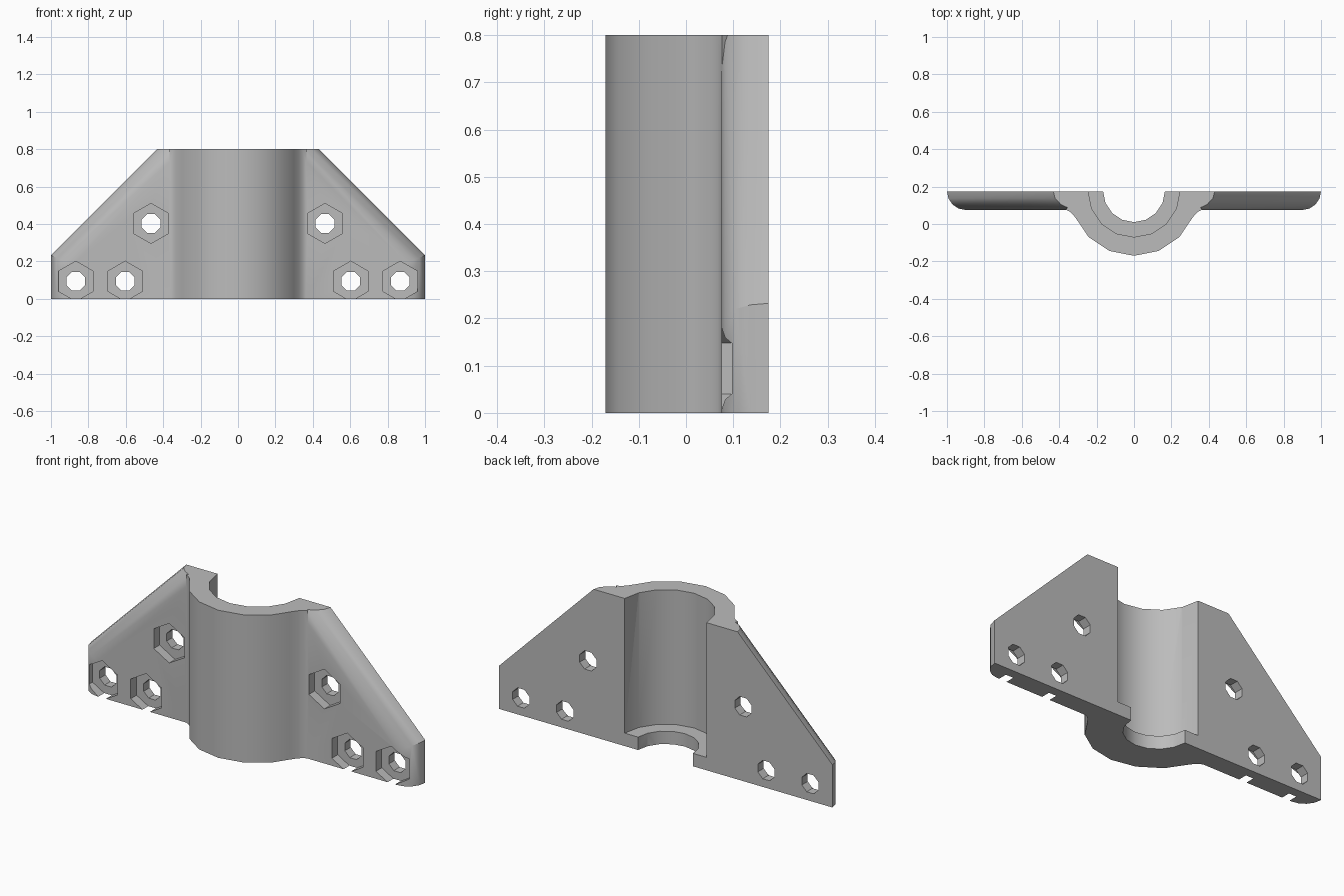
import bpy, bmesh, math
from mathutils import Matrix

cube = bpy.data.objects.get("Cube")
if cube:
    bpy.data.objects.remove(cube, do_unlink=True)

BACK, THICK, HEIGHT = 0.175, 0.1, 0.8

grey = bpy.data.materials.new("plain grey")
grey.use_nodes = True
grey.diffuse_color = (0.5, 0.5, 0.5, 1)
grey.node_tree.nodes["Principled BSDF"].inputs["Base Color"].default_value = (0.5, 0.5, 0.5, 1)


def loft(name, rings):
    """Solid through a stack of matching closed rings."""
    bm = bmesh.new()
    loops = [[bm.verts.new(p) for p in ring] for ring in rings]
    n = len(loops[0])
    for a, b in zip(loops, loops[1:]):
        for i in range(n):
            j = (i + 1) % n
            bm.faces.new((a[i], a[j], b[j], b[i]))
    bm.faces.new(loops[0])
    bm.faces.new(loops[-1])
    bmesh.ops.recalc_face_normals(bm, faces=bm.faces)
    mesh = bpy.data.meshes.new(name)
    bm.to_mesh(mesh)
    bm.free()
    mesh.materials.append(grey)
    ob = bpy.data.objects.new(name, mesh)
    bpy.context.collection.objects.link(ob)
    return ob


def ring(sides, radius, start=0.0):
    step = math.tau / sides
    return [(radius * math.cos(start + i * step), radius * math.sin(start + i * step))
            for i in range(sides)]


def combine(target, tool, operation):
    mod = target.modifiers.new(operation, 'BOOLEAN')
    mod.object, mod.operation, mod.solver = tool, operation, 'EXACT'
    bpy.context.view_layer.objects.active = target
    bpy.ops.object.modifier_apply(modifier=mod.name)
    bpy.data.objects.remove(tool, do_unlink=True)


# Flat plate with sloping shoulders; its side and shoulder edges round to the front
def plate_ring(t):
    d, y = THICK * (1 - math.cos(t)), BACK - THICK * math.sin(t)
    side, slope = 1 - d, 1.232 - math.sqrt(2) * d
    half = [(side, 0), (side, slope - side), (slope - HEIGHT, HEIGHT)]
    outline = half + [(-x, z) for x, z in reversed(half)]
    return [(x, y, z) for x, z in outline]


bracket = loft("clamp_bracket", [plate_ring(math.radians(22.5 * i)) for i in range(5)])

# Half-round sleeve bulging forward, with a small fillet where it meets the plate
arc = [(0.345 * math.sin(a), BACK - 0.345 * math.cos(a))
       for a in (math.radians(22.5 * i) for i in range(3))]
right = arc + [(0.3, 0.015), (0.325, 0.05), (0.345, 0.067), (0.365, 0.0765), (0.33, 0.12)]
profile = right + [(-x, y) for x, y in reversed(right[1:])]
sleeve = loft("sleeve", [[(x, y, z) for x, y in profile] for z in (0, HEIGHT)])
combine(bracket, sleeve, 'UNION')

# Wide bore above a narrower lip at the bottom
for radius, bottom in ((0.245, 0.07), (0.165, -0.1)):
    bore = loft("bore", [[(x, y + BACK, z) for x, y in ring(16, radius)]
                         for z in (bottom, HEIGHT + 0.1)])
    combine(bracket, bore, 'DIFFERENCE')

# Bolt holes with hexagonal nut pockets on the front
for side in (-1, 1):
    for cx, cz in ((0.465, 0.403), (0.603, 0.094), (0.867, 0.094)):
        for shape, y0, y1 in ((ring(6, 0.107, math.pi / 2), 0.0, 0.125),
                              (ring(8, 0.054, math.pi / 8), 0.0, 0.3)):
            cutter = loft("hole", [[(side * cx + x, y, cz + z) for x, z in shape]
                                   for y in (y0, y1)])
            combine(bracket, cutter, 'DIFFERENCE')

# Smooth the curved surfaces, keep the edges crisp
bpy.ops.object.select_all(action='DESELECT')
bracket.select_set(True)
bpy.context.view_layer.objects.active = bracket
bpy.ops.object.shade_smooth_by_angle(angle=math.radians(35))
